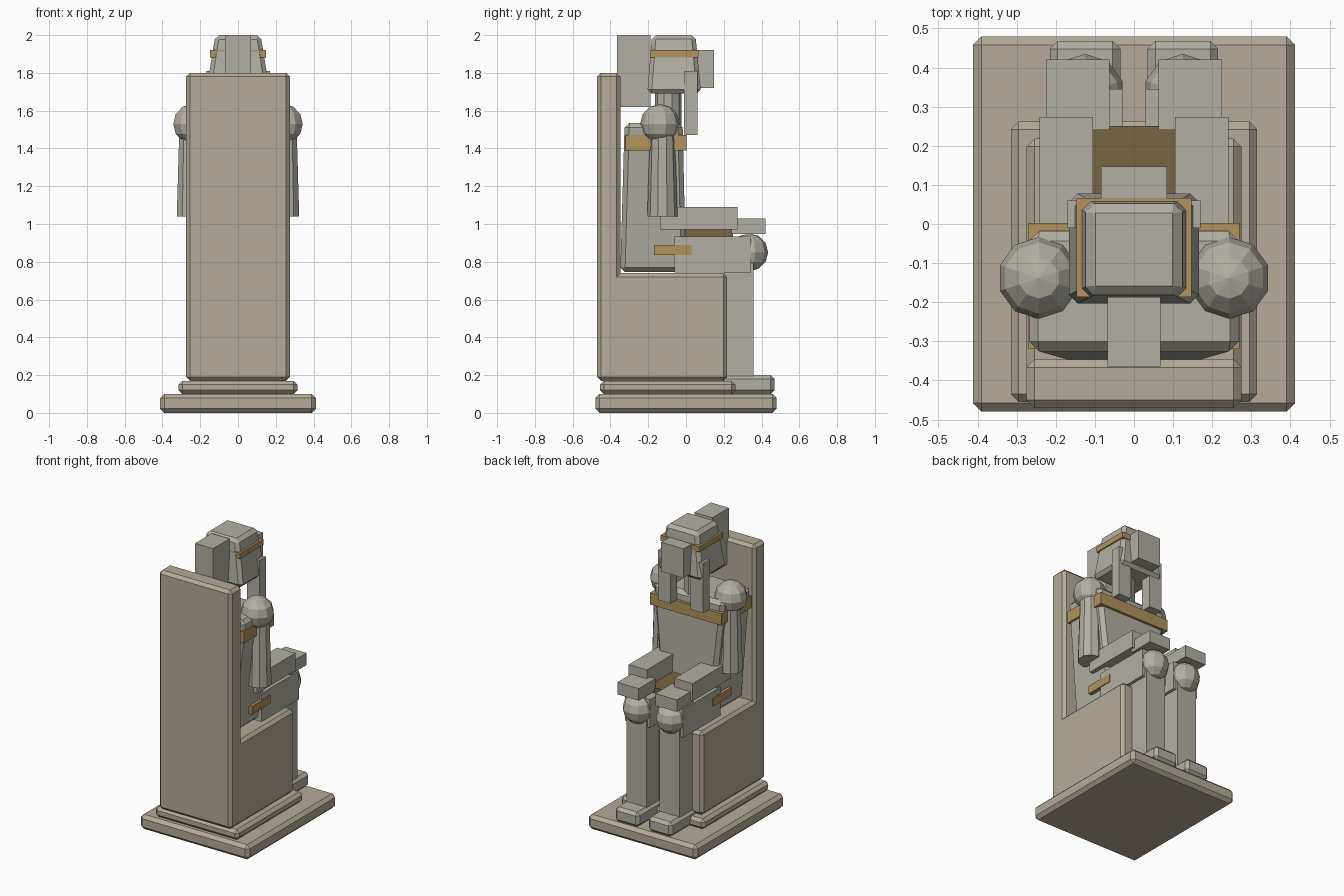
import bpy, bmesh, math
from mathutils import Matrix

if "Cube" in bpy.data.objects:
    bpy.data.objects.remove(bpy.data.objects["Cube"])


def material(name, rgb):
    m = bpy.data.materials.new(name)
    m.diffuse_color = (*rgb, 1)
    m.use_nodes = True
    m.node_tree.nodes["Principled BSDF"].inputs["Base Color"].default_value = m.diffuse_color
    return m


SAND = material("sandstone", (0.46, 0.41, 0.31))
STONE = material("stone", (0.45, 0.43, 0.37))
GOLD = material("gold", (0.45, 0.29, 0.11))
CLOTH = material("dark_gold", (0.19, 0.13, 0.055))


def finish(name, bm, mat, bevel=0):
    mesh = bpy.data.meshes.new(name)
    bm.to_mesh(mesh)
    bm.free()
    ob = bpy.data.objects.new(name, mesh)
    bpy.context.collection.objects.link(ob)
    mesh.materials.append(mat)
    if bevel:
        b = ob.modifiers.new("bevel", "BEVEL")
        b.width, b.segments = bevel, 1
    return ob


def block(name, x, y, z, mat, bevel=0, top_x=None, top_y=None):
    """Box from ranges; top_x / top_y give a different top size (taper)."""
    bm = bmesh.new()
    bmesh.ops.create_cube(bm, size=1)
    for v in bm.verts:
        top = v.co.z > 0
        rx = top_x if top and top_x else x
        ry = top_y if top and top_y else y
        v.co = (rx[v.co.x > 0], ry[v.co.y > 0], z[top])
    return finish(name, bm, mat, bevel)


def sym(w):
    return (-w, w)


def ball(name, loc, r):
    bm = bmesh.new()
    bmesh.ops.create_uvsphere(bm, u_segments=10, v_segments=6, radius=r,
                              matrix=Matrix.Translation(loc))
    return finish(name, bm, STONE)


def column(name, x, y, z, r_bottom, r_top):
    bm = bmesh.new()
    bmesh.ops.create_cone(bm, cap_ends=True, segments=10, radius1=r_bottom,
                          radius2=r_top, depth=z[1] - z[0],
                          matrix=Matrix.Translation((x, y, sum(z) / 2)))
    return finish(name, bm, STONE)


# Plinth and throne
block("plinth", sym(0.412), (-0.48, 0.48), (0, 0.10), SAND, 0.022)
block("step", sym(0.315), (-0.455, 0.262), (0.10, 0.17), SAND, 0.02)
block("throne_seat", sym(0.275), (-0.39, 0.218), (0.17, 0.74), SAND, 0.02)
block("throne_back", sym(0.275), (-0.47, -0.347), (0.17, 1.80), SAND, 0.02)

# Torso, collar, belt and kilt
block("torso", sym(0.19), (-0.348, 0.0), (0.745, 1.535), STONE, 0.025,
      top_x=sym(0.27), top_y=(-0.325, -0.018))
block("collar", sym(0.27), (-0.32, 0.003), (1.39, 1.47), GOLD)
block("belt", sym(0.225), (-0.17, 0.03), (0.835, 0.89), GOLD)
block("kilt_panel", sym(0.18), (-0.05, 0.25), (0.915, 0.972), CLOTH)

# Limbs, repeated on both sides
for side, s in (("left", -1), ("right", 1)):
    def span(a, b):
        return tuple(sorted((s * a, s * b)))
    block(side + "_foot", span(0.035, 0.215), (0.18, 0.468), (0.10, 0.20), STONE, 0.02)
    block(side + "_shin", span(0.05, 0.20), (0.20, 0.357), (0.15, 0.80), STONE)
    block(side + "_thigh", span(0.03, 0.22), (-0.06, 0.345), (0.742, 0.935), STONE)
    ball(side + "_knee", (s * 0.125, 0.335, 0.85), 0.1)
    ball(side + "_shoulder", (s * 0.243, -0.138, 1.53), 0.105)
    column(side + "_upper_arm", s * 0.248, -0.125, (1.04, 1.53), 0.08, 0.065)
    block(side + "_forearm", span(0.105, 0.242), (-0.138, 0.273), (0.97, 1.09), STONE)
    block(side + "_hand", span(0.063, 0.225), (0.24, 0.42), (0.948, 1.03), STONE)
    block(side + "_headdress_lappet", span(0.075, 0.17), (-0.01, 0.06), (1.47, 1.81), STONE)

# Head and headdress
column("neck", 0, -0.095, (1.48, 1.72), 0.07, 0.07)
block("headdress", sym(0.17), (-0.205, 0.08), (1.69, 2.0), STONE, 0.022,
      top_x=sym(0.12), top_y=(-0.18, 0.05))
block("brow_band", sym(0.147), (-0.187, 0.066), (1.882, 1.92), GOLD)
block("face", sym(0.085), (0.0, 0.147), (1.72, 1.92), STONE)
block("headdress_tail", sym(0.068), (-0.365, -0.187), (1.62, 2.0), STONE)
